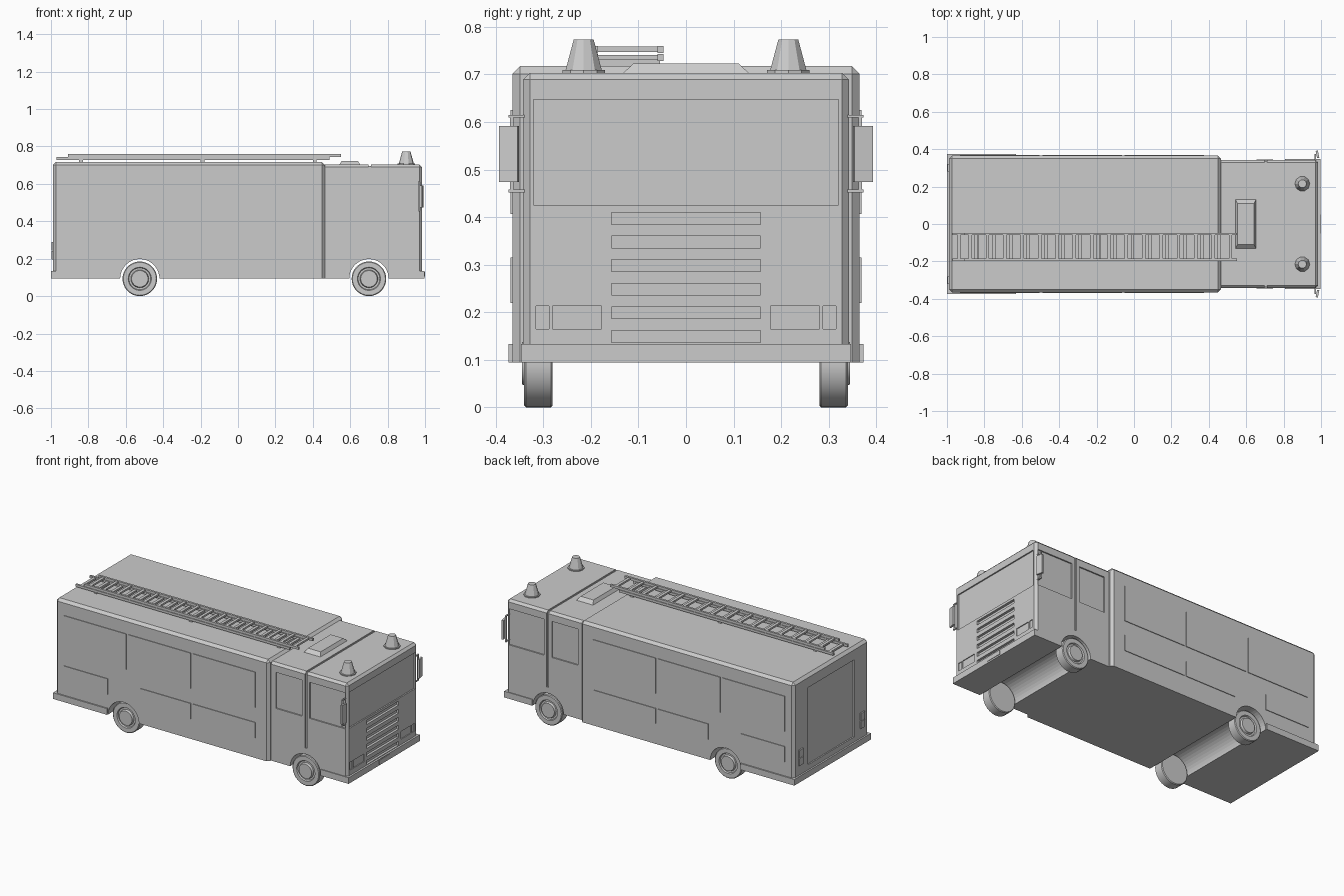
import bpy, bmesh, math
from mathutils import Matrix, Vector

if "Cube" in bpy.data.objects:
    bpy.data.objects.remove(bpy.data.objects["Cube"])


def make(name, bm, smooth=False):
    bmesh.ops.recalc_face_normals(bm, faces=bm.faces)
    me = bpy.data.meshes.new(name)
    bm.to_mesh(me)
    bm.free()
    ob = bpy.data.objects.new(name, me)
    bpy.context.collection.objects.link(ob)
    if smooth:
        bpy.ops.object.select_all(action='DESELECT')
        ob.select_set(True)
        bpy.context.view_layer.objects.active = ob
        bpy.ops.object.shade_smooth_by_angle(angle=math.radians(35))
    return ob


def add_box(bm, x, y, z):
    lo, hi = Vector((x[0], y[0], z[0])), Vector((x[1], y[1], z[1]))
    mat = Matrix.Translation((lo + hi) / 2) @ Matrix.Diagonal((*(hi - lo), 1))
    return bmesh.ops.create_cube(bm, size=1, matrix=mat)['verts']


def boxes(name, items):
    bm = bmesh.new()
    for b in items:
        add_box(bm, *b)
    return make(name, bm)


def shell(name, x, y, z, bevel):
    # box with chamfered edges everywhere except around the floor
    bm = bmesh.new()
    add_box(bm, x, y, z)
    es = [e for e in bm.edges if max(v.co.z for v in e.verts) > z[0] + 0.01]
    bmesh.ops.bevel(bm, geom=es, offset=bevel, segments=1, affect='EDGES')
    return make(name, bm)


def lathe(name, profile, segs, matrix, smooth=False):
    # profile of (radius, height) turned about z, then placed
    bm = bmesh.new()
    vs = [bm.verts.new((r, 0, h)) for r, h in profile]
    es = [bm.edges.new(p) for p in zip(vs, vs[1:])]
    bmesh.ops.spin(bm, geom=vs + es, cent=(0, 0, 0), axis=(0, 0, 1),
                   angle=math.tau, steps=segs)
    bmesh.ops.remove_doubles(bm, verts=bm.verts, dist=1e-5)
    bm.transform(matrix)
    return make(name, bm, smooth)


def cut(ob, cutter):
    cutter.hide_render = True
    m = ob.modifiers.new('cut', 'BOOLEAN')
    m.operation, m.solver, m.object = 'DIFFERENCE', 'EXACT', cutter
    bpy.context.view_layer.objects.active = ob
    bpy.ops.object.modifier_apply(modifier=m.name)
    bpy.data.objects.remove(cutter)


def both(y0, y1):
    return [(y0, y1), (-y1, -y0)]


FLOOR = 0.095
AXLES = (-0.525, 0.70)

# main shells
body = shell('equipment_body', (-0.99, 0.465), (-0.365, 0.365), (FLOOR, 0.717), 0.016)
cab = shell('cab', (0.45, 0.985), (-0.342, 0.342), (FLOOR, 0.703), 0.014)

# wheel arches cut right through
for ob, x in zip((body, cab), AXLES):
    place = Matrix.Translation((x, 0, 0.093)) @ Matrix.Rotation(math.pi / 2, 4, 'X')
    cut(ob, lathe('arch_cutter', [(0, -0.5), (0.105, -0.5), (0.105, 0.5), (0, 0.5)], 40, place))

# side windows, windscreen, grille slots and headlight recesses
recess = [((0.977, 1.1), (-0.32, 0.32), (0.425, 0.647))]
for y in both(0.334, 0.4):
    recess += [((0.497, 0.675), y, (0.425, 0.647)), ((0.727, 0.968), y, (0.425, 0.647))]
recess += [((0.970, 1.1), (-0.157, 0.157), (0.137 + i * 0.0495, 0.162 + i * 0.0495))
           for i in range(6)]
for y in both(0.178, 0.281) + both(0.288, 0.315):
    recess.append(((0.98, 1.1), y, (0.165, 0.213)))
cut(cab, boxes('recess_cutter', recess))

# door seam wrapping over the roof
cut(cab, boxes('seam_roof_cutter', [((0.697, 0.710), (-0.4, 0.4), (0.695, 0.8))]))
cut(cab, boxes('seam_side_cutter', [((0.697, 0.710), y, (0.235, 0.75)) for y in both(0.334, 0.4)]))

# rear door recess
cut(body, boxes('rear_door_cutter', [((-1.1, -0.982), (-0.225, 0.225), (0.165, 0.64))]))

# locker doors on both sides
for label, y in zip(('left', 'right'), both(0.36, 0.369)):
    upper = [((x, x + 0.425), y, (0.407, 0.625)) for x in (-0.93, -0.49, -0.05)]
    lower = [((a, b), y, (0.22, 0.315)) for a, b in ((-0.93, -0.63), (-0.41, -0.065), (-0.05, 0.375))]
    boxes('locker_doors_' + label, upper + lower)

# bumpers, plate and tail lights
boxes('rear_bumper', [((-1.0, -0.632), (-0.373, 0.373), (FLOOR, 0.133))])
boxes('front_bumper', [((0.807, 0.997), (-0.347, 0.347), (FLOOR, 0.133))])
boxes('front_plate', [((0.99, 1.0), (-0.052, 0.052), (0.104, 0.128))])
boxes('tail_lights', [((-0.998, -0.98), y, z) for y in both(0.28, 0.32)
                      for z in ((0.195, 0.24), (0.244, 0.29))])

# wheels: tyre wall, sunken rim and raised hub
wheel = [(0, -0.03), (0.088, -0.03), (0.0925, -0.026), (0.0925, 0.026), (0.088, 0.03),
         (0.062, 0.03), (0.058, 0.022), (0.048, 0.022), (0.044, 0.035), (0, 0.035)]
for x, end in zip(AXLES, ('rear', 'front')):
    for s, side in ((1, 'left'), (-1, 'right')):
        m = Matrix.Translation((x, s * 0.31, 0.0925)) @ Matrix.Rotation(-s * math.pi / 2, 4, 'X')
        lathe(f'wheel_{end}_{side}', wheel, 36, m, True)

# roof beacons
for s, side in ((1, 'left'), (-1, 'right')):
    lathe('beacon_' + side, [(0, 0.698), (0.047, 0.698), (0.047, 0.709), (0.040, 0.709),
                             (0.022, 0.773), (0, 0.773)], 10,
          Matrix.Translation((0.9, s * 0.215, 0)))

# tapered roof hatch
bm = bmesh.new()
for v in add_box(bm, (0.54, 0.655), (-0.135, 0.135), (0.70, 0.723)):
    if v.co.z > 0.71:
        v.co.x += 0.014 if v.co.x < 0.6 else -0.014
        v.co.y -= math.copysign(0.025, v.co.y)
make('roof_hatch', bm)

# two stacked ladder sections
for name, x0, z0, ya, yb in (('ladder_lower', -0.97, 0.728, -0.198, -0.047),
                             ('ladder_upper', -0.91, 0.745, -0.198, -0.047)):
    z = (z0, z0 + 0.015)
    parts = [((x0, x0 + 1.46), (ya, ya + 0.013), z), ((x0, x0 + 1.46), (yb - 0.013, yb), z)]
    parts += [((x0 + 0.025 + i * 0.0928, x0 + 0.043 + i * 0.0928), (ya + 0.01, yb - 0.01),
               (z0 + 0.002, z0 + 0.013)) for i in range(16)]
    boxes(name, parts)
boxes('ladder_mounts', [((x, x + 0.02), (-0.19, -0.055), (0.71, 0.73)) for x in (-0.85, -0.2, 0.4)])

# wing mirrors on brackets
for label, s in (('left', 1), ('right', -1)):
    bm = bmesh.new()
    glass = add_box(bm, (0.975, 0.987), (0.352, 0.392), (0.474, 0.591))
    bmesh.ops.rotate(bm, verts=glass, cent=(0.98, 0.372, 0.53), matrix=Matrix.Rotation(0.2, 3, 'Z'))
    for zc in (0.455, 0.612):
        add_box(bm, (0.966, 0.974), (0.33, 0.373), (zc - 0.003, zc + 0.003))
    add_box(bm, (0.966, 0.974), (0.362, 0.37), (0.455, 0.612))
    bm.transform(Matrix.Diagonal((1, s, 1, 1)))
    make('mirror_' + label, bm)
